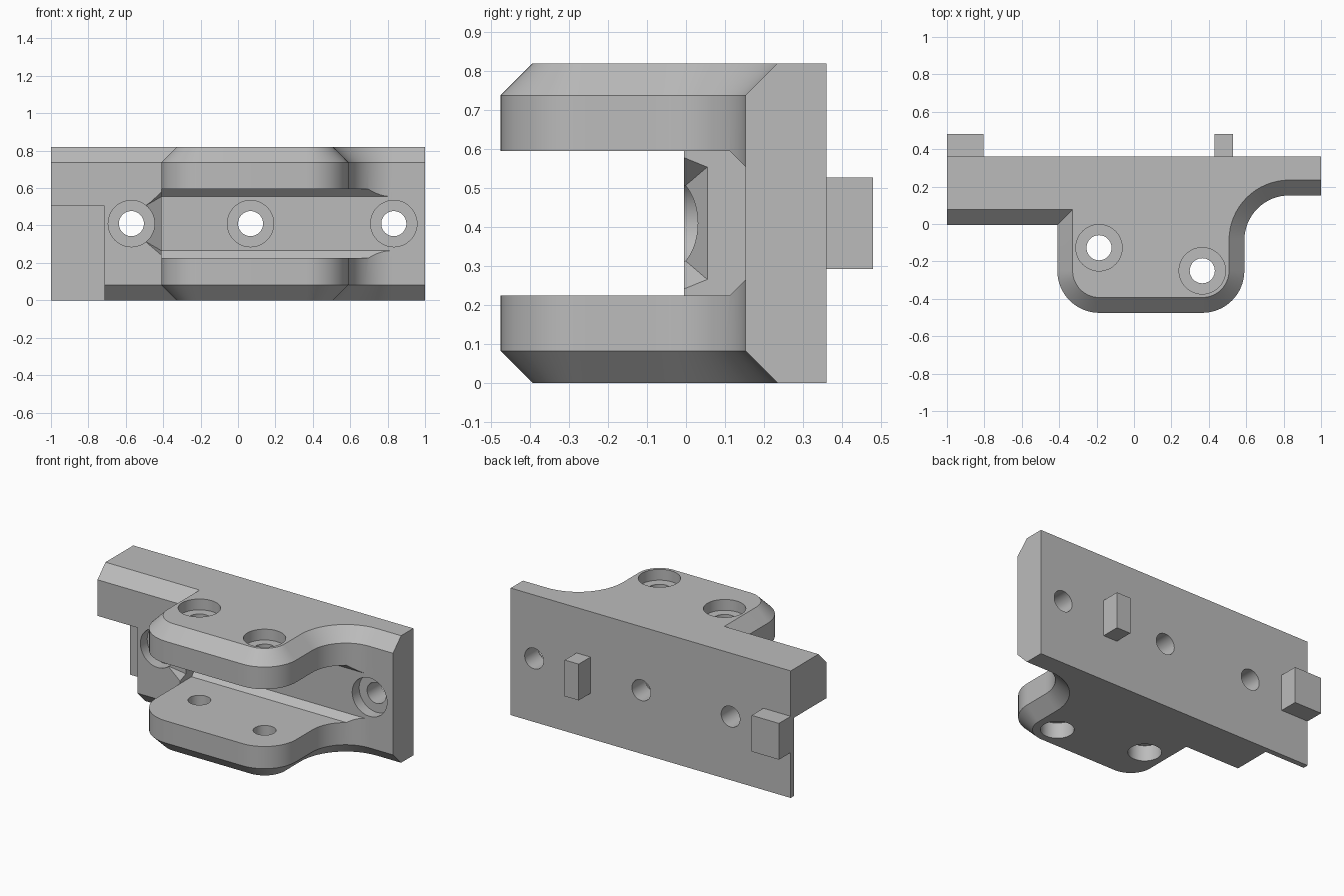
import bpy, bmesh
from math import sin, cos, pi, radians
from mathutils import Matrix

cube = bpy.data.objects.get("Cube")
if cube:
    bpy.data.objects.remove(cube, do_unlink=True)

grey = bpy.data.materials.new("light grey")
grey.use_nodes = True
grey.diffuse_color = (0.5, 0.5, 0.5, 1)
grey.node_tree.nodes["Principled BSDF"].inputs["Base Color"].default_value = (0.5, 0.5, 0.5, 1)

HEIGHT, BEVEL, BACK, MID = 0.82, 0.082, 0.36, 0.41


def finish(name, bm):
    bmesh.ops.recalc_face_normals(bm, faces=bm.faces)
    mesh = bpy.data.meshes.new(name)
    bm.to_mesh(mesh)
    bm.free()
    mesh.materials.append(grey)
    obj = bpy.data.objects.new(name, mesh)
    bpy.context.collection.objects.link(obj)
    return obj


def loft(name, rings):
    """Skin a closed solid through rings of equal length."""
    bm = bmesh.new()
    loops = [[bm.verts.new(p) for p in ring] for ring in rings]
    for a, b in zip(loops, loops[1:]):
        for i in range(len(a)):
            j = (i + 1) % len(a)
            bm.faces.new((a[i], a[j], b[j], b[i]))
    bm.faces.new(loops[0])
    bm.faces.new(loops[-1])
    return finish(name, bm)


def box(name, x, y, z):
    return loft(name, [[(x[0], y[0], h), (x[1], y[0], h), (x[1], y[1], h), (x[0], y[1], h)] for h in z])


def cylinder(name, radius, depth, place):
    bm = bmesh.new()
    bmesh.ops.create_cone(bm, cap_ends=True, segments=48, radius1=radius,
                          radius2=radius, depth=depth, matrix=place)
    return finish(name, bm)


def arc(cx, cy, r, start, end, steps=16):
    angles = [radians(start + (end - start) * i / steps) for i in range(steps + 1)]
    return [(cx + r * cos(a), cy + r * sin(a)) for a in angles]


def outline(d):
    """Plan of the bracket, with the front edges pulled in by d."""
    return ([(-1, BACK), (-1, d - 0.005), (d - 0.41, d - 0.005)]
            + arc(-0.185, -0.25, 0.225 - d, 180, 270)
            + arc(0.365, -0.25, 0.225 - d, 270, 360)
            + arc(0.83, -0.087, 0.24 + d, 180, 90)
            + [(1, d + 0.153), (1, BACK)])


# Main bracket with bevelled top and bottom front edges
levels = [(0, BEVEL), (BEVEL, 0), (HEIGHT - BEVEL, 0), (HEIGHT, BEVEL)]
bracket = loft("bracket_body", [[(x, y, z) for x, y in outline(d)] for z, d in levels])
cutters = []

# Slot between the two arms, with bevelled inner corners
slot = [(-1, -0.185), (0.112, -0.185), (0.152, -0.145), (0.152, 0.145), (0.112, 0.185), (-1, 0.185)]
cutters.append(loft("slot_cutter", [[(x, y, MID + z) for y, z in slot] for x in (-0.41, 1.2)]))

# Tapered flare at the closed end of the slot
flare = []
for x, front, back, wide, narrow in ((-0.405, -0.03, 0.058, 0.183, 0.147), (-0.495, -0.03, -0.003, 0.1, 0.095)):
    section = [(-0.2, -wide), (front, -wide), (back, -narrow), (back, narrow), (front, wide), (-0.2, wide)]
    flare.append([(x, y, MID + z) for y, z in section])
cutters.append(loft("flare_cutter", flare))

# Notch leaving a thin plate at the lower right end
cutters.append(box("notch_cutter", (-1.1, -0.715), (-0.2, 0.325), (-0.1, 0.505)))

# Mounting holes through the back plate, counterbored from the front
turn = Matrix.Rotation(pi / 2, 4, 'X')
for x, face in ((-0.57, -0.005), (0.067, 0.152), (0.833, 0.153)):
    cutters.append(cylinder("mount_hole_cutter", 0.067, 2, Matrix.Translation((x, 0, MID)) @ turn))
    cutters.append(cylinder("mount_recess_cutter", 0.124, 0.4, Matrix.Translation((x, face - 0.13, MID)) @ turn))

# Pin holes through both arms, recessed above and below
for x, y in ((-0.187, -0.127), (0.365, -0.25)):
    cutters.append(cylinder("pin_hole_cutter", 0.067, 3, Matrix.Translation((x, y, MID))))
    cutters.append(cylinder("pin_top_cutter", 0.124, 0.2, Matrix.Translation((x, y, HEIGHT + 0.03))))
    cutters.append(cylinder("pin_bottom_cutter", 0.097, 0.2, Matrix.Translation((x, y, 0))))

# Cut everything out of the bracket
bpy.context.view_layer.objects.active = bracket
for cutter in cutters:
    cutter.hide_render = True
    mod = bracket.modifiers.new("cut", 'BOOLEAN')
    mod.operation, mod.solver, mod.object = 'DIFFERENCE', 'EXACT', cutter
    bpy.ops.object.modifier_apply(modifier=mod.name)
    bpy.data.objects.remove(cutter, do_unlink=True)

# Locating pegs on the back
box("end_peg", (-1, -0.805), (BACK, 0.48), (0.293, 0.527))
box("inner_peg", (0.43, 0.53), (BACK, 0.48), (0.293, 0.527))

bpy.ops.object.select_all(action='DESELECT')
bracket.select_set(True)
bpy.ops.object.shade_smooth_by_angle(angle=radians(25))
